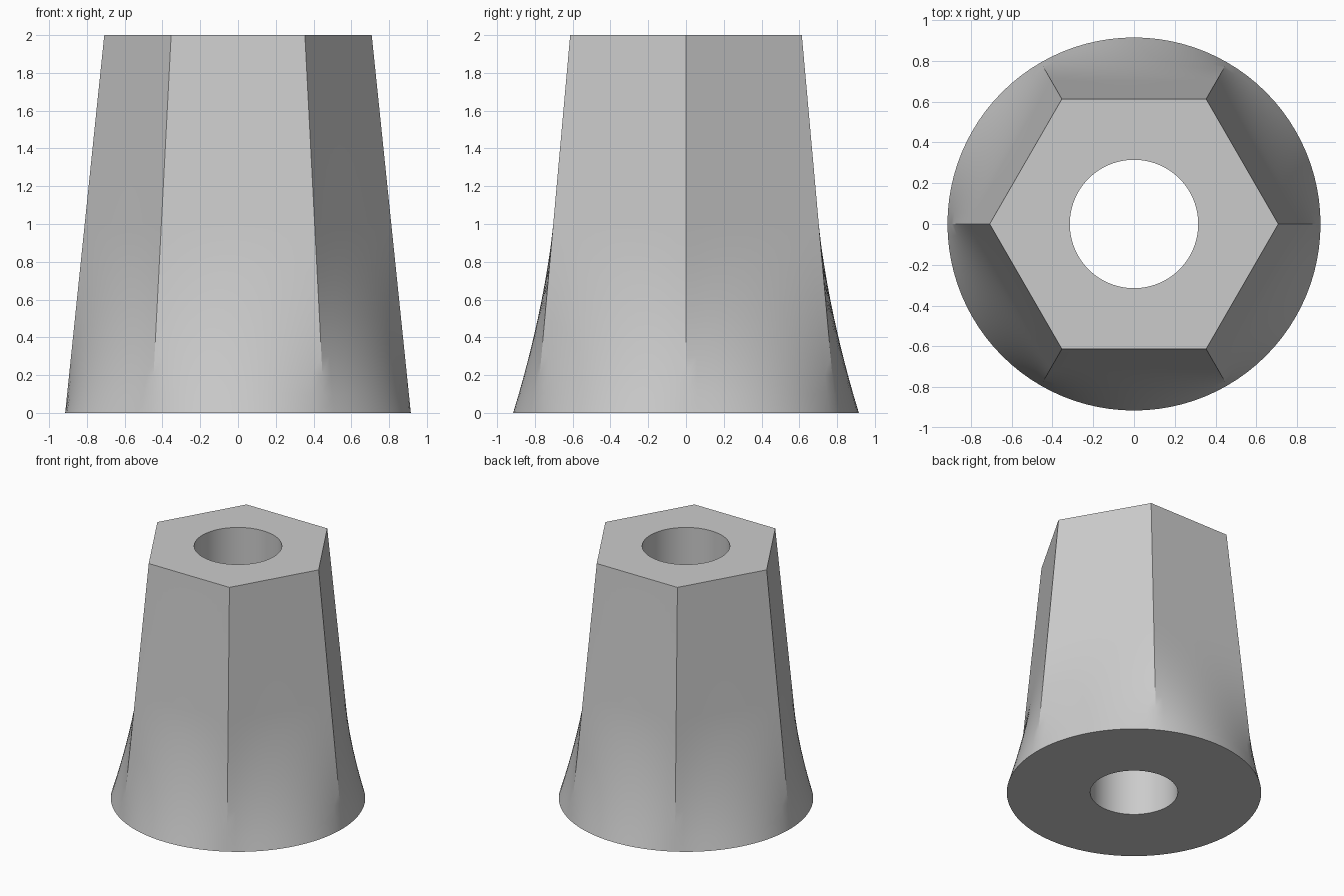
import bpy, bmesh, math

cube = bpy.data.objects.get("Cube")
if cube:
    bpy.data.objects.remove(cube, do_unlink=True)

SEGMENTS = 96          # multiple of six, so corners land on vertices
HEIGHT = 2.0
BASE_R, TOP_R, HOLE_R = 0.915, 0.708, 0.315

# Plain grey material
grey = bpy.data.materials.new("grey")
grey.use_nodes = True
colour = (0.6, 0.6, 0.6, 1)
grey.diffuse_color = colour
grey.node_tree.nodes["Principled BSDF"].inputs["Base Color"].default_value = colour


def outer_radius(angle, z):
    """Hexagon above half height, swelling into a circle at the foot."""
    corner = BASE_R + (TOP_R - BASE_R) * z / HEIGHT
    off = angle % (math.pi / 3) - math.pi / 6
    hexagon = corner * math.cos(math.pi / 6) / math.cos(off)
    blend = max(0.0, 1.0 - z) ** 1.65
    return hexagon + (corner - hexagon) * blend


def ring(bm, z, radius):
    verts = []
    for i in range(SEGMENTS):
        a = math.tau * i / SEGMENTS
        r = radius(a, z)
        verts.append(bm.verts.new((r * math.cos(a), r * math.sin(a), z)))
    return verts


# Closed loop of rings: outside going up, then back down through the hole
bm = bmesh.new()
levels = [i / 10 for i in range(11)] + [HEIGHT]
rings = [ring(bm, z, outer_radius) for z in levels]
rings += [ring(bm, z, lambda a, h: HOLE_R) for z in (HEIGHT, 0)]
for low, high in zip(rings, rings[1:] + rings[:1]):
    for i in range(SEGMENTS):
        j = (i + 1) % SEGMENTS
        bm.faces.new((low[i], low[j], high[j], high[i]))
bmesh.ops.recalc_face_normals(bm, faces=bm.faces)

mesh = bpy.data.meshes.new("tapered_hexagonal_sleeve")
bm.to_mesh(mesh)
bm.free()
mesh.materials.append(grey)
sleeve = bpy.data.objects.new("tapered_hexagonal_sleeve", mesh)
bpy.context.collection.objects.link(sleeve)

# Smooth foot and bore, crisp hexagon corners and rims
bpy.ops.object.select_all(action='DESELECT')
sleeve.select_set(True)
bpy.context.view_layer.objects.active = sleeve
bpy.ops.object.shade_smooth_by_angle(angle=math.radians(25))
